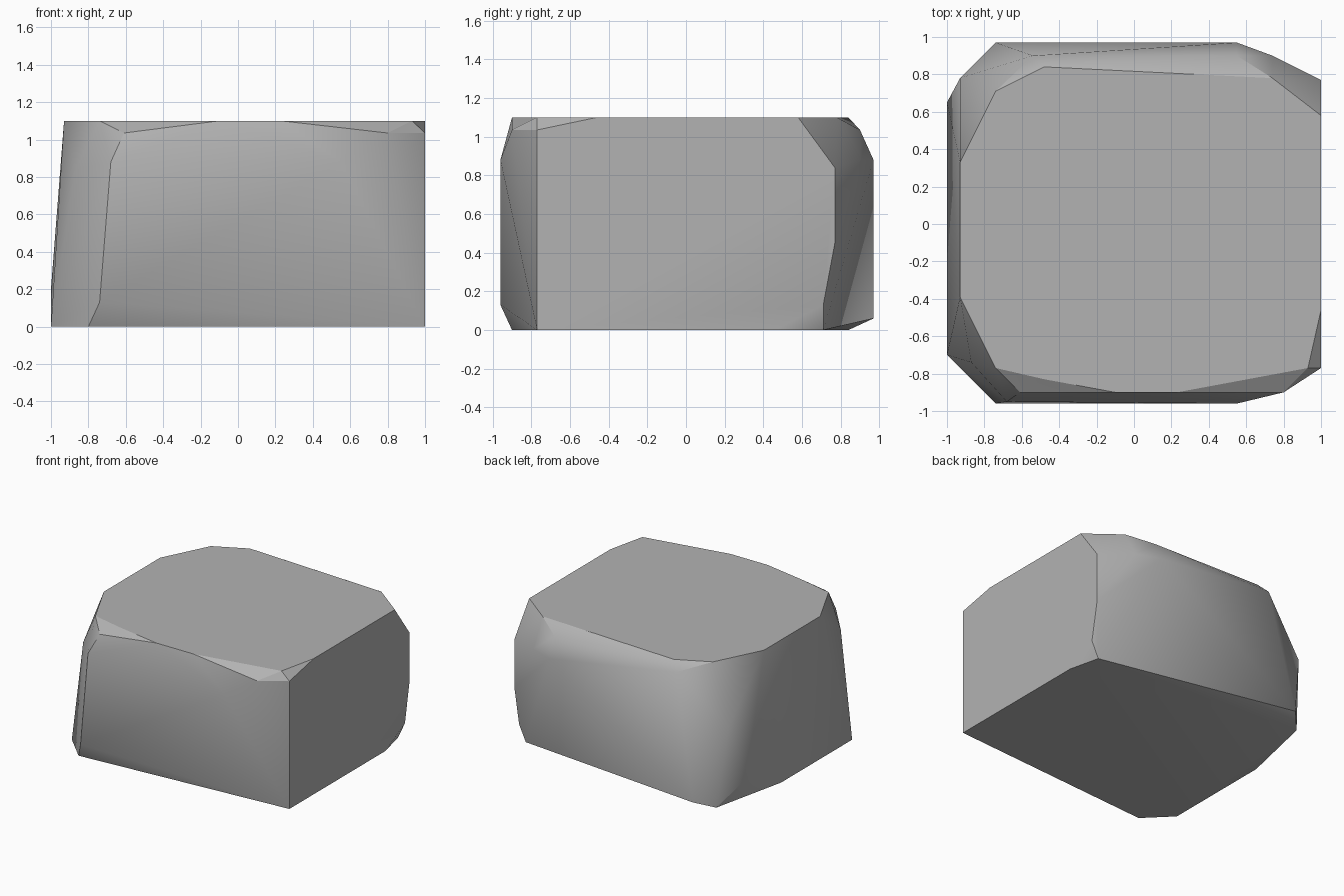
import bpy
import bmesh
import math

# Remove only the default cube
default_cube = bpy.data.objects.get("Cube")
if default_cube:
    bpy.data.objects.remove(default_cube, do_unlink=True)


def make_material(name, colour):
    material = bpy.data.materials.new(name)
    material.use_nodes = True
    material.diffuse_color = colour
    for node in material.node_tree.nodes:
        if node.type == 'BSDF_PRINCIPLED':
            node.inputs["Base Color"].default_value = colour
            node.inputs["Roughness"].default_value = 0.9
    return material


def hull_from_sections(name, sections, material):
    """Wrap a convex skin round horizontal outlines, given as height: corners."""
    bm = bmesh.new()
    for height, corners in sections.items():
        for x, y in corners:
            bm.verts.new((x, y, height))
    hull = bmesh.ops.convex_hull(bm, input=bm.verts[:])
    # Drop any corner that fell inside the skin
    loose = [v for v in bm.verts if not v.link_faces]
    bmesh.ops.delete(bm, geom=loose, context='VERTS')
    # Merge the triangles of each flat side into one face
    bmesh.ops.dissolve_limit(bm, angle_limit=math.radians(1),
                             verts=bm.verts[:], edges=bm.edges[:])
    bmesh.ops.recalc_face_normals(bm, faces=bm.faces[:])
    mesh = bpy.data.meshes.new(name)
    bm.to_mesh(mesh)
    bm.free()
    mesh.materials.append(material)
    obj = bpy.data.objects.new(name, mesh)
    bpy.context.collection.objects.link(obj)
    return obj


# Outlines of the worn block, from the ground to its flat top
sections = {
    # Flat underside
    0: [(1, -.77), (1, .46), (.94, .71), (-.86, .84),
        (-1, .21), (-1, -.7), (-.8, -.9)],
    # Lower bevels
    .06: [(-.74, .97)],
    .13: [(1, .71), (-.74, -.96)],
    .2: [(-1, .65)],
    # Waist
    .45: [(1, .77)],
    .65: [(-.93, .78)],
    # Upper bevels
    .84: [(1, .77), (-.87, -.74)],
    .88: [(.55, -.96), (.55, .97), (.74, .9), (-.68, -.95)],
    1.035: [(1, -.77), (.8, -.9), (-.61, -.9), (-.54, .9), (.55, .9)],
    # Flat top
    1.1: [(1, .58), (.74, .78), (-.48, .84), (-.74, .71), (-.93, .33),
          (-.93, -.39), (-.74, -.77), (-.48, -.83), (-.1, -.9),
          (.23, -.9), (.93, -.77), (1, -.46)],
}

stone_grey = make_material("stone grey", (.45, .45, .45, 1))
boulder = hull_from_sections("boulder", sections, stone_grey)

# Soft worn corners, with crisp rims on the flat sides
bpy.ops.object.select_all(action='DESELECT')
boulder.select_set(True)
bpy.context.view_layer.objects.active = boulder
bpy.ops.object.shade_smooth_by_angle(angle=math.radians(30))
